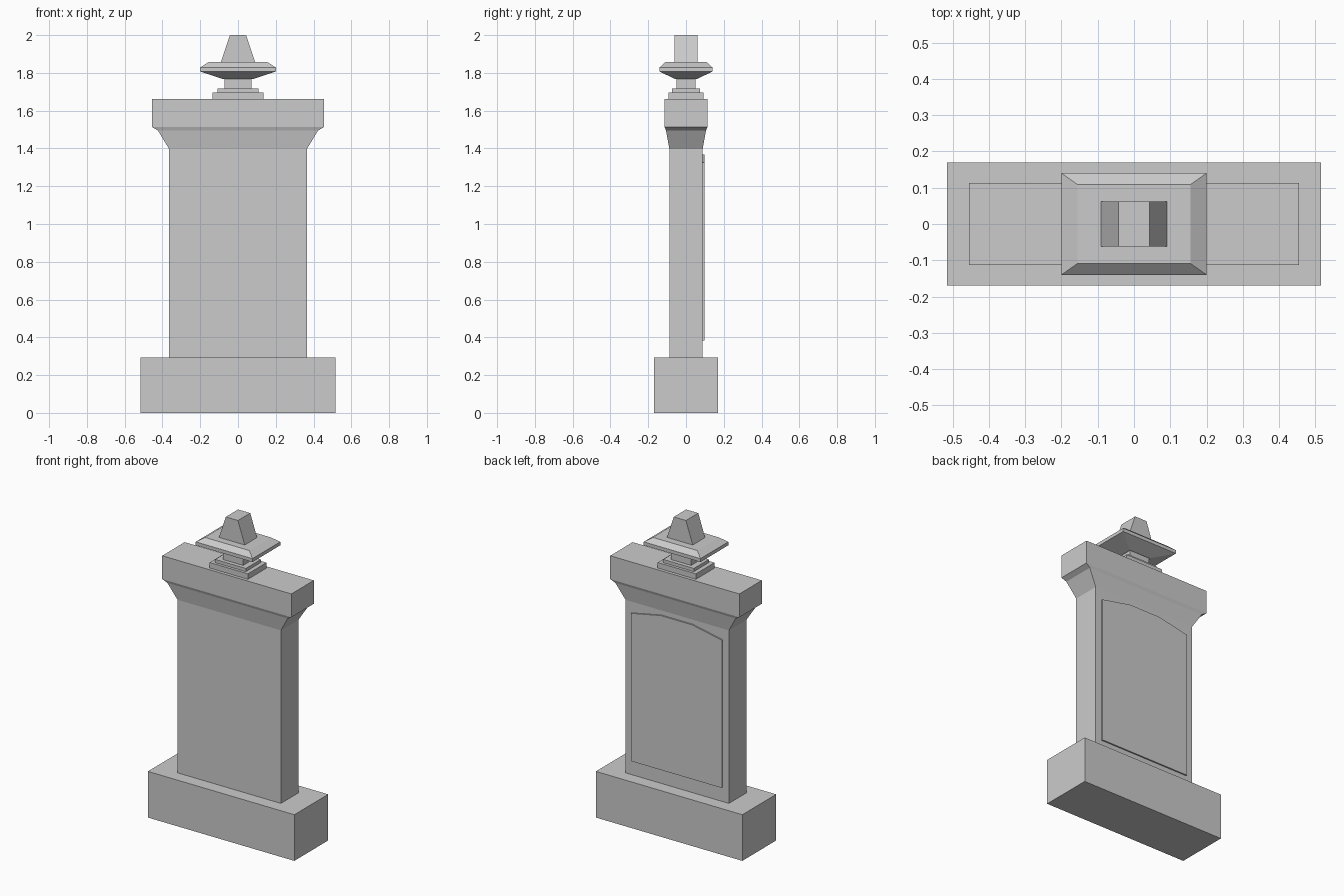
import bpy, bmesh

if "Cube" in bpy.data.objects:
    bpy.data.objects.remove(bpy.data.objects["Cube"])


def make_object(name, bm):
    bmesh.ops.recalc_face_normals(bm, faces=bm.faces)
    mesh = bpy.data.meshes.new(name)
    bm.to_mesh(mesh)
    bm.free()
    obj = bpy.data.objects.new(name, mesh)
    bpy.context.collection.objects.link(obj)
    return obj


def tier(name, sections):
    """Closed stack of rectangles, each given as (half x, half y, z)."""
    bm = bmesh.new()
    rings = [[bm.verts.new((sx * hx, sy * hy, z))
              for sx, sy in ((-1, -1), (1, -1), (1, 1), (-1, 1))]
             for hx, hy, z in sections]
    for low, high in zip(rings, rings[1:]):
        for i in range(4):
            j = (i + 1) % 4
            bm.faces.new((low[i], low[j], high[j], high[i]))
    bm.faces.new(rings[0])
    bm.faces.new(rings[-1])
    return make_object(name, bm)


def block(name, hx, hy, z0, z1):
    return tier(name, [(hx, hy, z0), (hx, hy, z1)])


# Base and upright slab
block("base", 0.516, 0.17, 0, 0.294)
block("slab", 0.364, 0.088, 0.294, 1.396)

# Flared moulding and cap
tier("cap", [(0.364, 0.088, 1.396), (0.424, 0.106, 1.495),
             (0.455, 0.113, 1.513), (0.455, 0.113, 1.662)])

# Raised arched panel on the back
bm = bmesh.new()
outline = [(-0.32, 0.384), (0.32, 0.384), (0.32, 1.325),
           (0.11, 1.367), (-0.11, 1.367), (-0.32, 1.325)]
face = bm.faces.new([bm.verts.new((x, 0.085, z)) for x, z in outline])
result = bmesh.ops.extrude_face_region(bm, geom=[face], use_keep_orig=True)
moved = [v for v in result["geom"] if isinstance(v, bmesh.types.BMVert)]
bmesh.ops.translate(bm, verts=moved, vec=(0, 0.012, 0))
make_object("back_panel", bm)

# Stepped foot and neck of the finial
block("finial_lower_step", 0.135, 0.093, 1.662, 1.697)
block("finial_upper_step", 0.108, 0.075, 1.697, 1.717)
block("finial_neck", 0.071, 0.05, 1.717, 1.768)

# Bevelled plate and wedge-shaped top
tier("finial_plate", [(0.078, 0.056, 1.767), (0.2, 0.14, 1.807),
                      (0.2, 0.14, 1.829), (0.156, 0.109, 1.857)])
tier("finial_top", [(0.091, 0.062, 1.857), (0.043, 0.062, 2.0)])
